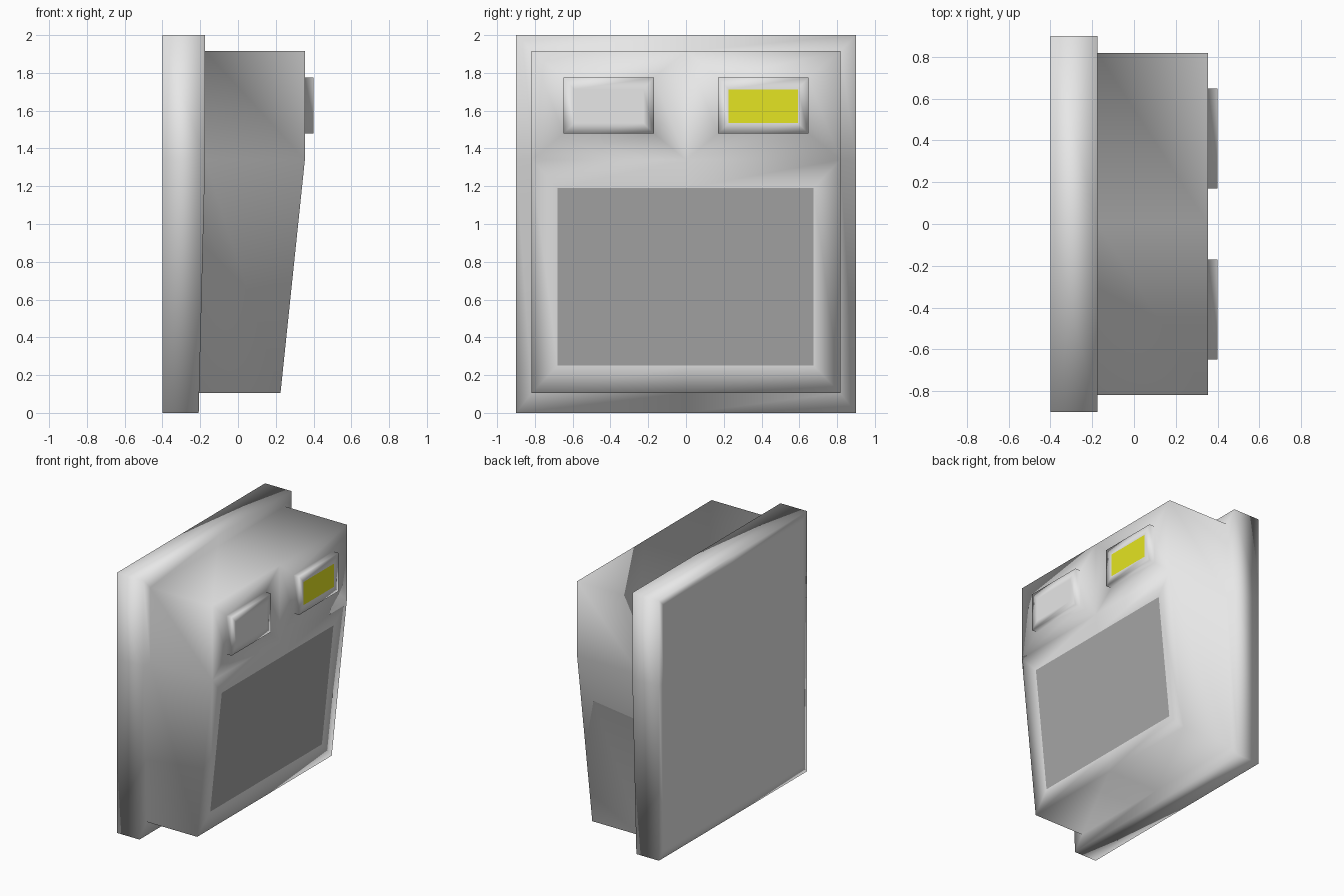
import bpy, bmesh

if "Cube" in bpy.data.objects:
    bpy.data.objects.remove(bpy.data.objects["Cube"])


def material(name, rgb):
    m = bpy.data.materials.new(name)
    m.diffuse_color = (*rgb, 1)
    m.use_nodes = True
    m.node_tree.nodes["Principled BSDF"].inputs["Base Color"].default_value = m.diffuse_color
    return m


BODY, GRILLE, LAMP = 0, 1, 2
mats = [material("light grey", (0.8, 0.8, 0.8)),
        material("dark grey", (0.39, 0.39, 0.39)),
        material("yellow", (0.78, 0.78, 0.016))]

bm = bmesh.new()
ZM = 1.34                       # height where the front starts to slope back


def slope(top, bottom, z0):
    """x as a function of height: straight above ZM, sloping below."""
    return lambda z: top if z >= ZM else bottom + (top - bottom) * (z - z0) / (ZM - z0)


def ring(x, hy, z0, z1):
    """Eight-point outline, anticlockwise from lower left."""
    pts = [(-hy, z0), (0, z0), (hy, z0), (hy, ZM), (hy, z1), (0, z1), (-hy, z1), (-hy, ZM)]
    return [bm.verts.new((x(z), y, z)) for y, z in pts]


def loop(x, pts):
    return [bm.verts.new((x(z), y, z)) for y, z in pts]


def bridge(a, b):
    for i in range(len(a)):
        j = (i + 1) % len(a)
        bm.faces.new((a[i], a[j], b[j], b[i]))


flat = lambda x: (lambda z: x)
flange_x = slope(-0.174, -0.208, 0)
front_x = slope(0.354, 0.225, 0.105)

# Back flange and cabinet as one continuous skin
rings = [ring(flat(-0.4), 0.84, 0.06, 1.94),
         ring(flat(-0.4), 0.9, 0, 2),
         ring(flange_x, 0.9, 0, 2),
         ring(flange_x, 0.817, 0.105, 1.915),
         ring(front_x, 0.817, 0.105, 1.915)]
bm.faces.new(rings[0])
for a, b in zip(rings, rings[1:]):
    bridge(a, b)
f = rings[-1]
mid = bm.verts.new((0.354, 0, ZM))

# Speaker grille in the sloping lower front
inner = loop(front_x, [(-0.68, 0.25), (0, 0.25), (0.676, 0.25),
                       (0.676, 1.19), (0, 1.19), (-0.68, 1.19)])
bridge([f[0], f[1], f[2], f[3], mid, f[7]], inner)
bm.faces.new(inner).material_index = GRILLE

# Two raised windows in the upright top front, the right one lit yellow
for outer, sign, idx in (([f[7], mid, f[5], f[6]], -1, BODY),
                         ([mid, f[3], f[4], f[5]], 1, LAMP)):
    def rect(x, y0, y1, z0, z1):
        a, b = sorted((sign * y0, sign * y1))
        return loop(flat(x), [(a, z0), (b, z0), (b, z1), (a, z1)])
    base = rect(0.354, 0.17, 0.648, 1.48, 1.775)
    top = rect(0.4, 0.17, 0.648, 1.48, 1.775)
    pane = rect(0.4, 0.226, 0.592, 1.535, 1.713)
    bridge(outer, base)
    bridge(base, top)
    bridge(top, pane)
    bm.faces.new(pane).material_index = idx

bmesh.ops.recalc_face_normals(bm, faces=bm.faces)
for face in bm.faces:
    face.smooth = True
mesh = bpy.data.meshes.new("intercom_cabinet")
bm.to_mesh(mesh)
bm.free()
for m in mats:
    mesh.materials.append(m)
obj = bpy.data.objects.new("intercom_cabinet", mesh)
bpy.context.collection.objects.link(obj)
